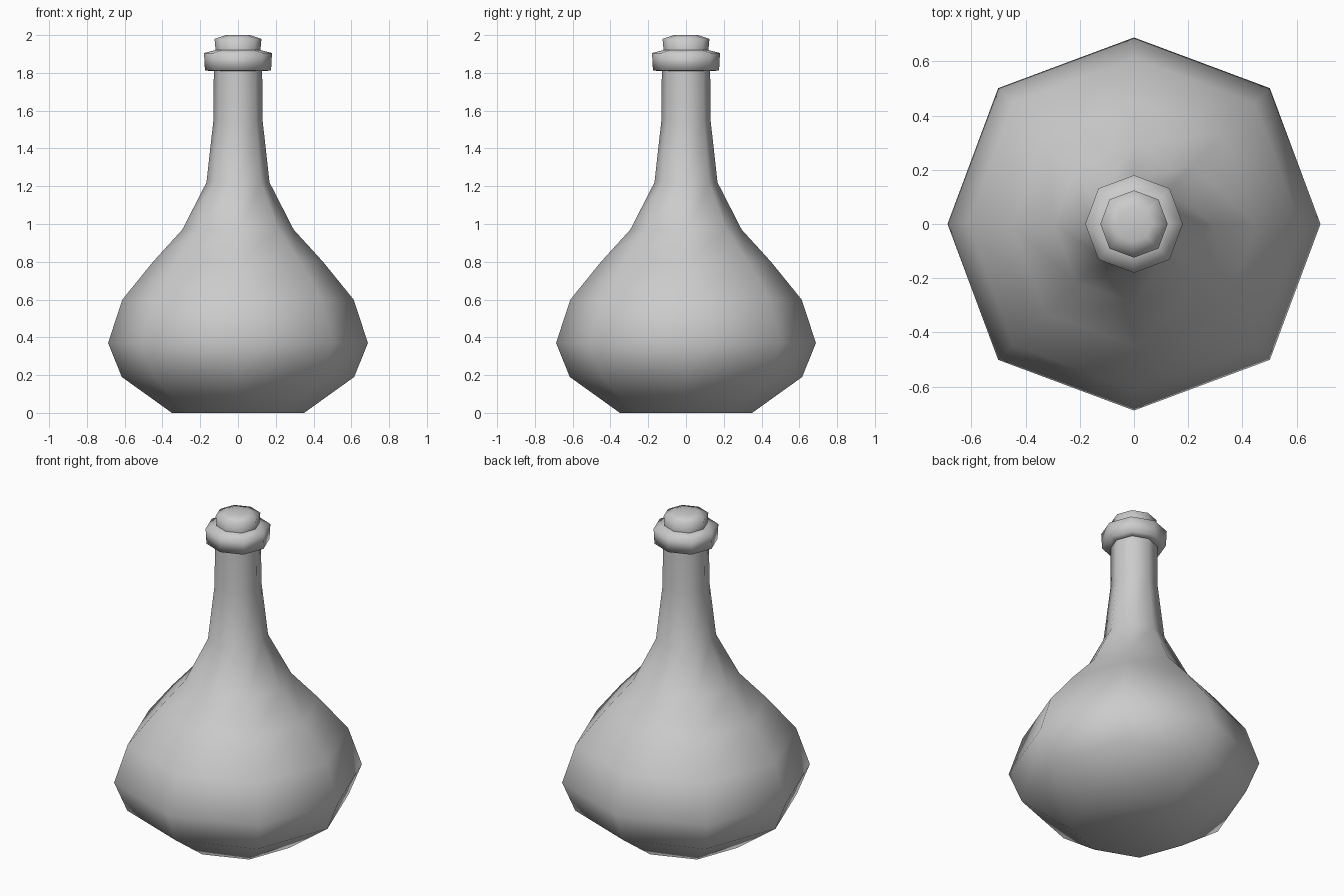
import bpy, bmesh
from math import sin, cos, pi

if "Cube" in bpy.data.objects:
    bpy.data.objects.remove(bpy.data.objects["Cube"])

SIDES = 8
DIAGONAL = 1.03  # corners on the diagonals sit slightly further out


def lathe(name, profile, cap_bottom=False, cap_top=False):
    """Spin an (r, z) profile into an eight-sided smooth-shaded shell."""
    bm = bmesh.new()
    rings = []
    for r, z in profile:
        ring = []
        for i in range(SIDES):
            a = 2 * pi * i / SIDES
            k = r * (DIAGONAL if i % 2 else 1.0)
            ring.append(bm.verts.new((k * cos(a), k * sin(a), z)))
        rings.append(ring)
    for low, high in zip(rings, rings[1:]):
        for i in range(SIDES):
            j = (i + 1) % SIDES
            bm.faces.new((low[i], low[j], high[j], high[i]))
    if cap_bottom:
        bm.faces.new(rings[0][::-1])
    if cap_top:
        bm.faces.new(rings[-1])
    for f in bm.faces:
        f.smooth = True
    mesh = bpy.data.meshes.new(name)
    bm.to_mesh(mesh)
    bm.free()
    obj = bpy.data.objects.new(name, mesh)
    bpy.context.collection.objects.link(obj)
    return obj


# Flask body and neck
lathe("flask_body", [
    (0.35, 0.0), (0.615, 0.19), (0.688, 0.37), (0.612, 0.60), (0.45, 0.80),
    (0.295, 0.97), (0.167, 1.22), (0.13, 1.55), (0.128, 1.82),
], cap_bottom=True)

# Lip ring around the mouth
lathe("neck_lip", [
    (0.125, 1.81), (0.175, 1.812), (0.18, 1.905), (0.12, 1.92),
])

# Stopper
lathe("stopper", [
    (0.118, 1.91), (0.124, 1.98), (0.065, 2.0),
], cap_top=True)
